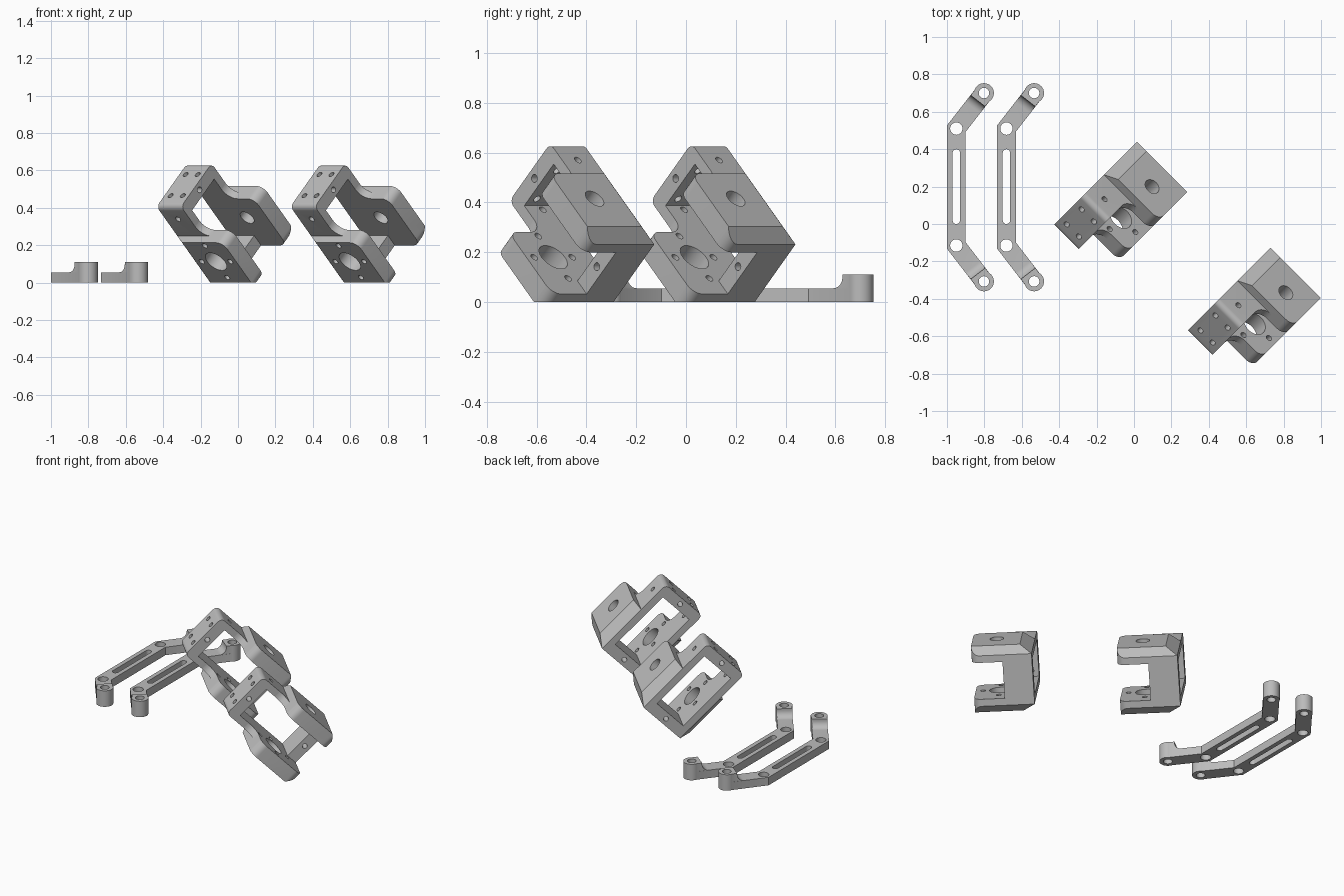
import bpy, bmesh
from math import sin, cos, pi, sqrt
from mathutils import Matrix, Vector

cube = bpy.data.objects.get("Cube")
if cube:
    bpy.data.objects.remove(cube, do_unlink=True)

grey = bpy.data.materials.new("light grey plastic")
grey.use_nodes = True
GREY = (0.5, 0.5, 0.5, 1)
grey.diffuse_color = GREY
grey.node_tree.nodes["Principled BSDF"].inputs["Base Color"].default_value = GREY


def arc(cx, cy, r, start, end, n=8):
    """Points on an arc, angles in quarter turns."""
    angles = [(start + (end - start) * i / n) * pi / 2 for i in range(n + 1)]
    return [(cx + r * cos(t), cy + r * sin(t)) for t in angles]


def prism(name, points, low, high, axis="z"):
    """Extrude a 2D outline along z, or along y for an (x, z) outline."""
    bm = bmesh.new()
    put = (lambda p, h: (p[0], p[1], h)) if axis == "z" else (lambda p, h: (p[0], h, p[1]))
    face = bm.faces.new([bm.verts.new(put(p, low)) for p in points])
    top = bmesh.ops.extrude_face_region(bm, geom=[face])["geom"]
    shift = Vector(put((0, 0), high - low))
    bmesh.ops.translate(bm, vec=shift, verts=[g for g in top if isinstance(g, bmesh.types.BMVert)])
    bmesh.ops.recalc_face_normals(bm, faces=bm.faces)
    return finish(name, bm)


def finish(name, bm):
    mesh = bpy.data.meshes.new(name)
    bm.to_mesh(mesh)
    bm.free()
    mesh.materials.append(grey)
    obj = bpy.data.objects.new(name, mesh)
    bpy.context.collection.objects.link(obj)
    return obj


def rod(centre, r, length, axis="z"):
    """Round cutter along one axis."""
    bm = bmesh.new()
    turn = {"x": Matrix.Rotation(pi / 2, 4, "Y"), "y": Matrix.Rotation(pi / 2, 4, "X"), "z": Matrix()}[axis]
    bmesh.ops.create_cone(bm, cap_ends=True, segments=32, radius1=r, radius2=r, depth=length,
                          matrix=Matrix.Translation(centre) @ turn)
    return finish("cutter", bm)


def combine(obj, others, operation):
    """Boolean the other solids into obj and discard them."""
    for other in others:
        other.hide_render = True
        mod = obj.modifiers.new("boolean", "BOOLEAN")
        mod.object, mod.operation, mod.solver = other, operation, "EXACT"
        graph = bpy.context.evaluated_depsgraph_get()
        mesh = bpy.data.meshes.new_from_object(obj.evaluated_get(graph))
        obj.modifiers.clear()
        obj.data = mesh
        bpy.data.objects.remove(other, do_unlink=True)


def slice_off(obj, point, normal):
    """Cut away everything on the normal side of a plane."""
    bm = bmesh.new()
    bm.from_mesh(obj.data)
    cut = bmesh.ops.bisect_plane(bm, geom=bm.verts[:] + bm.edges[:] + bm.faces[:],
                                 plane_co=point, plane_no=normal, clear_outer=True)
    edges = [g for g in cut["geom_cut"] if isinstance(g, bmesh.types.BMEdge)]
    bmesh.ops.holes_fill(bm, edges=edges)
    bmesh.ops.recalc_face_normals(bm, faces=bm.faces)
    bm.to_mesh(obj.data)
    bm.free()


def smooth(obj):
    bpy.ops.object.select_all(action="DESELECT")
    obj.select_set(True)
    bpy.context.view_layer.objects.active = obj
    bpy.ops.object.shade_smooth_by_angle(angle=0.5)


# Bracket, upright: x across the frame, y along the plate width, z along the bore
MID = 0.2275
W0, W1 = -0.064, 0.51
BACK, FRAME, FRONT = -0.30, -0.115, 0.08
BORE = (0.145, -0.073)


def plate(side):
    """End plate with rounded front corners and chamfered rear and lower edges."""
    r = 0.05
    outline = [(W0, BACK), (0.288, BACK)] + arc(0.288 - r, FRONT - r, r, 0, 1) + arc(W0 + r, FRONT - r, r, 1, 2)
    inner, outer = MID + side * 0.118, MID + side * 0.2145
    obj = prism("plate", outline, min(inner, outer), max(inner, outer))
    slice_off(obj, (W0, 0, MID + side * 0.1635), (-1, 0, side))
    slice_off(obj, (0, BACK, MID + side * 0.1635), (0, -0.051, side * 0.073))
    return obj


def web(side):
    """Concave fillet where a plate meets the frame."""
    r = 0.07
    outline = [(0.25, -0.16), (0.288 + r, -0.16)] + arc(0.288 + r, FRAME + r, r, 3, 2) + [(0.25, FRAME + r)]
    a, b = MID + side * 0.118, MID + side * 0.1635
    return prism("web", outline, min(a, b), max(a, b))


def bracket():
    low, high, r = MID - 0.1635, MID + 0.1635, 0.03
    outline = [(W0, low)] + arc(W1 - r, low + r, r, -1, 0) + arc(W1 - r, high - r, r, 0, 1) + [(W0, high)]
    body = prism("bracket", outline, BACK, FRAME, "y")
    combine(body, [f(s) for f in (plate, web) for s in (-1, 1)], "UNION")
    # Square window through the frame
    a, b = MID - 0.118, MID + 0.118
    cuts = [prism("window", [(0.01, a), (0.437, a), (0.437, b), (0.01, b)], -0.4, 0.2, "y")]
    # Motor bore with four screws, and the smaller bearing bore
    cuts.append(rod((*BORE, 0.06), 0.066, 0.2))
    cuts.append(rod((*BORE, 0.4), 0.043, 0.2))
    for dx, dy in ((0.12, 0), (-0.12, 0), (0, 0.108), (0, -0.108)):
        cuts.append(rod((BORE[0] + dx, BORE[1] + dy, 0.06), 0.016, 0.2))
    # Screw holes through the frame sides
    cuts.append(rod((0.415, -0.205, MID), 0.016, 0.6))
    for x in (0.474, -0.027):
        cuts.append(rod((x, -0.2, MID), 0.016, 0.4, "y"))
    for dy in (-0.046, 0.046):
        for dz in (-0.08, 0.08):
            cuts.append(rod((0.475, -0.207 + dy, MID + dz), 0.016, 0.12, "x"))
    combine(body, cuts, "DIFFERENCE")
    # Tilt onto its long lower edge
    s = sqrt(0.5)
    axes = Matrix(((-0.5, -0.5, s), (s, -s, 0), (0.5, 0.5, s))).transposed()
    body.data.transform(axes.to_4x4())
    smooth(body)
    return body


# Link arm: straight slotted middle, two angled ends with raised bosses
HALF, THICK, TALL = 0.05, 0.055, 0.11
XM, XE = -0.95, -0.802
ENDS = ((0.51, 0.70), (-0.115, -0.307))


def link_arm():
    path = [Vector(p) for p in ((XE, -0.307), (XM, -0.115), (XM, 0.51), (XE, 0.70))]
    dirs = [(q - p).normalized() for p, q in zip(path, path[1:])]
    offsets = []
    for i in range(4):
        a, b = dirs[max(i - 1, 0)], dirs[min(i, 2)]
        n = Vector((-(a + b).y, (a + b).x)).normalized()
        offsets.append(n * HALF / n.dot(Vector((-a.y, a.x))))
    outline = [p + o for p, o in zip(path, offsets)] + [p - o for p, o in zip(path, offsets)][::-1]
    arm = prism("link_arm", [tuple(p) for p in outline], 0, THICK)
    adds, cuts = [], []
    for joint, end in ENDS:
        boss = (XE, end, TALL / 2)
        adds.append(rod(boss, 0.053, TALL))
        # Curved shoulder behind the boss
        r = 0.045
        back = Vector((XM - XE, joint - end))
        side = [(0, 0.01), (0.053 + r, 0.01)] + arc(0.053 + r, THICK + r, r, 3, 2) + [(0.053, TALL), (0, TALL)]
        shoulder = prism("shoulder", side, -HALF * 0.98, HALF * 0.98, "y")
        turn = Matrix.Rotation(Vector((1, 0)).angle_signed(back) * -1, 4, "Z")
        shoulder.data.transform(Matrix.Translation((XE, end, 0)) @ turn)
        adds.append(shoulder)
        cuts.append(rod(boss, 0.028, 0.4))
        cuts.append(rod((XM, joint, 0), 0.033, 0.4))
    slot = arc(XM, 0.38, 0.02, 0, 2) + arc(XM, 0.02, 0.02, 2, 4)
    cuts.append(prism("slot", slot, -0.1, 0.2))
    combine(arm, adds, "UNION")
    combine(arm, cuts, "DIFFERENCE")
    smooth(arm)
    return arm


def second(obj, name, offset):
    twin = obj.copy()
    twin.data = obj.data.copy()
    twin.name = name
    twin.location = offset
    bpy.context.collection.objects.link(twin)


first = bracket()
first.name = "rear_bracket"
second(first, "front_bracket", (0.715, -0.567, 0))
arm = link_arm()
arm.name = "outer_link_arm"
second(arm, "inner_link_arm", (0.268, 0, 0))
